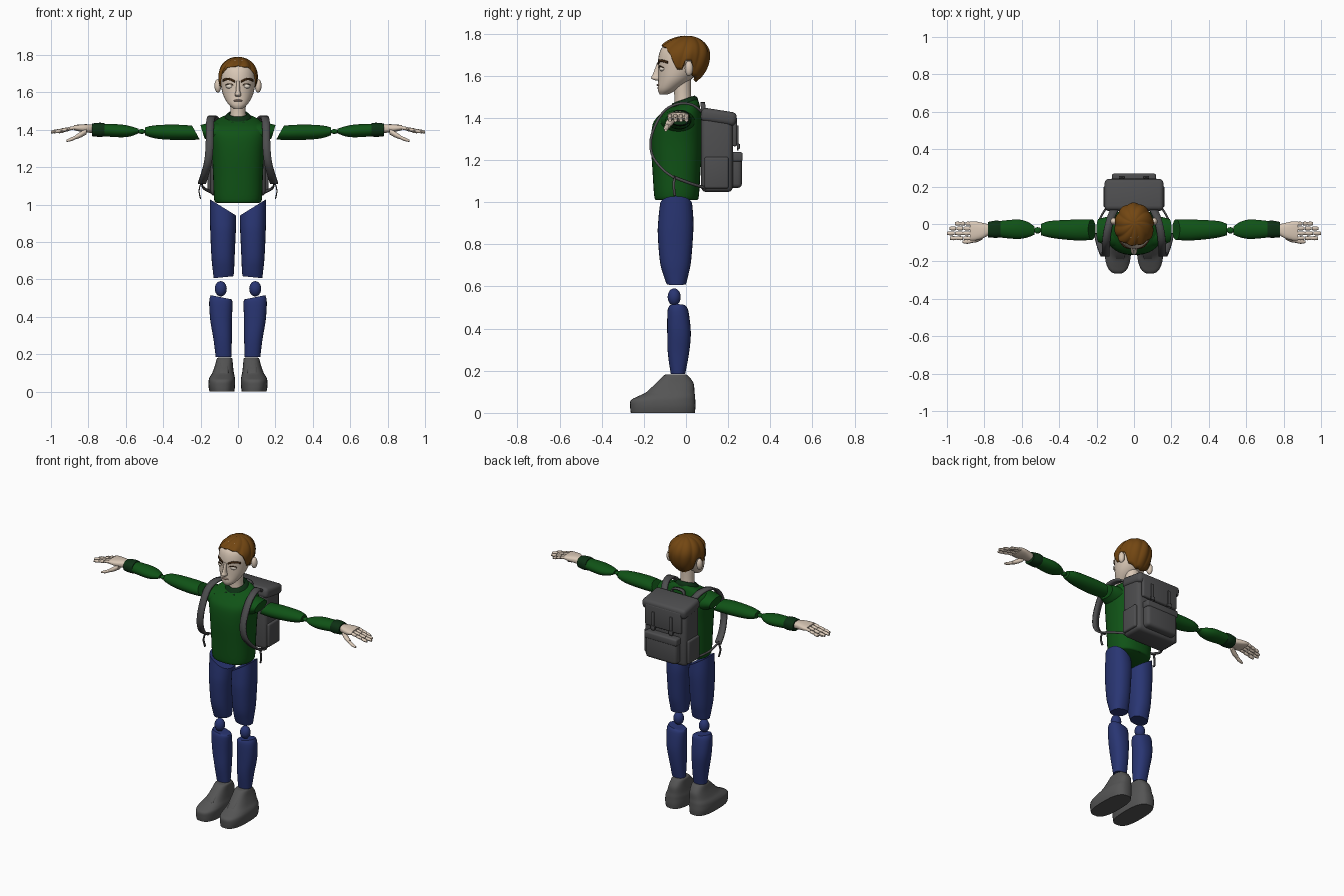
import bpy, bmesh
from math import sin, cos, pi, radians, sqrt, copysign
from mathutils import Vector, Matrix

cube = bpy.data.objects.get("Cube")
if cube:
    bpy.data.objects.remove(cube)


def material(name, *rgb):
    m = bpy.data.materials.new(name)
    m.use_nodes = True
    m.diffuse_color = (*rgb, 1)
    m.node_tree.nodes["Principled BSDF"].inputs["Base Color"].default_value = (*rgb, 1)
    return m


SKIN = material("skin", .70, .58, .47)
EYE = material("eye_pale", .78, .70, .60)
LIP = material("lip", .42, .29, .23)
HAIR = material("hair_brown", .17, .062, .006)
BROW = material("brow_brown", .05, .02, .005)
GREEN = material("sweater_green", .005, .085, .008)
DARK = material("trim_green", .004, .03, .007)
BLUE = material("trouser_blue", .022, .036, .17)
GREY = material("canvas_grey", .075, .075, .078)
SHOE = material("shoe_grey", .09, .09, .09)


def finish(name, bm, mat, mirror=False, angle=40):
    """Turn a bmesh into a shaded object, with a mirrored twin if asked."""
    bmesh.ops.recalc_face_normals(bm, faces=bm.faces)
    made = []
    for side in (("left_", "right_") if mirror else ("",)):
        if side == "right_":
            bm.transform(Matrix.Scale(-1, 4, (1, 0, 0)))
            bmesh.ops.reverse_faces(bm, faces=bm.faces)
        me = bpy.data.meshes.new(side + name)
        bm.to_mesh(me)
        me.materials.append(mat)
        me.shade_smooth()
        me.set_sharp_from_angle(angle=radians(angle))
        ob = bpy.data.objects.new(side + name, me)
        bpy.context.collection.objects.link(ob)
        made.append(ob)
    bm.free()
    return made


def smooth_path(rows, steps):
    """Catmull-Rom resampling of rows of numbers."""
    vs = [Vector(r) for r in rows]
    vs = [vs[0]] + vs + [vs[-1]]
    out = []
    for a, b, c, d in zip(vs, vs[1:], vs[2:], vs[3:]):
        for k in range(steps):
            t = k / steps
            out.append(b + (c - a) * t / 2 + (a * 2 - b * 5 + c * 4 - d) * t * t / 2
                       + (b * 3 - a - c * 3 + d) * t ** 3 / 2)
    return out + [vs[-1]]


def loft(name, axis, rows, mat, mirror=False, n=28, power=2.0, caps=True, steps=4):
    """Rows: position, centre u, centre v, radius u, radius v, tilt along u, tilt along v."""
    rows = [tuple(r) + (0,) * (7 - len(r)) for r in rows]
    bm, rings = bmesh.new(), []
    for t, cu, cv, ru, rv, tu, tv in smooth_path(rows, steps):
        ring = []
        for i in range(n):
            c, s = cos(2 * pi * i / n), sin(2 * pi * i / n)
            u = ru * copysign(abs(c) ** (2 / power), c)
            v = rv * copysign(abs(s) ** (2 / power), s)
            w = t + tu * u + tv * v
            co = {"x": (w, cu + u, cv + v), "y": (cu + u, w, cv + v), "z": (cu + u, cv + v, w)}
            ring.append(bm.verts.new(co[axis]))
        rings.append(ring)
    for a, b in zip(rings, rings[1:]):
        for i in range(n):
            bm.faces.new((a[i], a[i - 1], b[i - 1], b[i]))
    if caps:
        bm.faces.new(rings[0])
        bm.faces.new(rings[-1])
    return finish(name, bm, mat, mirror)


def block(name, centre, size, mat, bevel=.01, mirror=False, rot=None):
    bm = bmesh.new()
    bmesh.ops.create_cube(bm, size=1)
    m = Matrix.Translation(centre) @ (rot or Matrix()) @ Matrix.Diagonal((*size, 1))
    bm.transform(m)
    bmesh.ops.bevel(bm, geom=bm.edges[:], offset=bevel, segments=3, profile=.5, affect="EDGES")
    return finish(name, bm, mat, mirror)


def ball(name, centre, size, mat, mirror=False):
    bm = bmesh.new()
    bmesh.ops.create_uvsphere(bm, u_segments=20, v_segments=12, radius=1)
    bm.transform(Matrix.Translation(centre) @ Matrix.Diagonal((*size, 1)))
    return finish(name, bm, mat, mirror)


def ribbon(name, points, across, thick, mat, mirror=False):
    bm, prev = bmesh.new(), None
    half = Vector(across) / 2
    for p in smooth_path(points, 5):
        pair = [bm.verts.new(p - half), bm.verts.new(p + half)]
        if prev:
            bm.faces.new((prev[0], prev[1], pair[1], pair[0]))
        prev = pair
    for ob in finish(name, bm, mat, mirror):
        mod = ob.modifiers.new("thickness", "SOLIDIFY")
        mod.thickness, mod.offset = thick, 0


# Head, face and neck
loft("head", "z", [(1.512, 0, -.105, .022, .02), (1.535, 0, -.087, .05, .047),
     (1.58, 0, -.055, .077, .077), (1.63, 0, -.035, .09, .097), (1.68, 0, -.03, .094, .102),
     (1.73, 0, -.025, .085, .092), (1.77, 0, -.02, .05, .055)], SKIN)
loft("neck", "z", [(1.42, 0, -.012, .046, .046), (1.5, 0, -.015, .041, .04),
                   (1.59, 0, -.02, .045, .045)], SKIN)
loft("nose", "z", [(1.578, 0, -.134, .012, .012), (1.588, 0, -.14, .017, .026),
                   (1.61, 0, -.136, .011, .021), (1.66, 0, -.128, .008, .01)], SKIN, n=14)
ball("ear", (.108, .014, 1.635), (.018, .02, .036), SKIN, True)
ball("eye", (.042, -.111, 1.633), (.024, .015, .013), EYE, True)
ribbon("eyelid_line", [(.02, -.126, 1.634), (.042, -.128, 1.647), (.068, -.107, 1.638)],
       (0, 0, .004), .004, BROW, True)
ribbon("eyebrow", [(.016, -.131, 1.658), (.05, -.12, 1.672), (.08, -.087, 1.664)],
       (0, 0, .011), .008, BROW, True)
ball("lips", (0, -.131, 1.556), (.024, .009, .006), LIP)

# Hair: swept locks running from the crown to an uneven hairline
HAIRLINE = [(0, 1.745), (40, 1.735), (60, 1.7), (74, 1.63), (87, 1.63), (94, 1.672),
            (112, 1.67), (120, 1.60), (150, 1.575), (181, 1.57)]


def hairline(az):
    a = abs((az + 180) % 360 - 180)
    for (a0, z0), (a1, z1) in zip(HAIRLINE, HAIRLINE[1:]):
        if a0 <= a < a1:
            return z0 + (z1 - z0) * (a - a0) / (a1 - a0)


bm, grid, ROWS, COLS = bmesh.new(), [], 18, 120
for j in range(1, ROWS + 1):
    row = []
    for i in range(COLS):
        az, s = 360 * i / COLS, j / ROWS
        z = 1.69 + .1 * cos(s * pi / 2)
        low = hairline(az)
        z = 1.79 - (1.79 - low) * s ** 1.7
        dz = (z - 1.69) / (.1 if z > 1.69 else .14)
        flat = sqrt(max(0, 1 - dz * dz))
        ridge = 1 + .075 * s ** .5 * (abs(sin(radians(az * 5 + 130 * s))) - .5)
        a = radians(az)
        row.append(bm.verts.new((.104 * flat * ridge * sin(a), -.014 - .118 * flat * ridge * cos(a)
                                 + .02 * (1 - s), z + .05 * (ridge - 1))))
    grid.append(row)
bm.faces.new(grid[0])
for a, b in zip(grid, grid[1:]):
    for i in range(COLS):
        bm.faces.new((a[i], a[i - 1], b[i - 1], b[i]))
hair = finish("hair", bm, HAIR, angle=35)[0]
mod = hair.modifiers.new("thickness", "SOLIDIFY")
mod.thickness, mod.offset = .012, -1

# Sweater
loft("sweater_body", "z", [(1.01, 0, -.045, .115, .098), (1.03, 0, -.045, .128, .106),
     (1.15, 0, -.045, .133, .114), (1.28, 0, -.045, .14, .121), (1.37, 0, -.04, .152, .118),
     (1.42, 0, -.03, .148, .1, 0, .1), (1.452, 0, -.02, .11, .082, 0, .25),
     (1.47, 0, -.012, .06, .06, 0, .35)], GREEN, n=36, power=2.4)
loft("shoulder", "x", [(.1, -.04, 1.38, .085, .06), (.15, -.038, 1.387, .075, .05),
                       (.19, -.035, 1.39, .062, .036, 0, .3)], GREEN, True)
loft("collar", "z", [(1.44, 0, -.018, .083, .078, 0, .4), (1.468, 0, -.014, .07, .068, 0, .4),
                     (1.488, 0, -.012, .05, .05, 0, .35), (1.47, 0, -.012, .044, .044, 0, .35)],
     DARK, caps=False)
block("collar_point", (.032, -.097, 1.42), (.045, .008, .045), DARK, .003, True,
      Matrix.Rotation(radians(-35), 4, "X") @ Matrix.Rotation(radians(35), 4, "Y"))

# Arms
loft("upper_arm", "x", [(.225, -.03, 1.385, .055, .037, 0, .55), (.3, -.032, 1.386, .056, .041, 0, .2),
     (.4, -.03, 1.388, .05, .039), (.46, -.028, 1.39, .042, .032), (.497, -.03, 1.392, .03, .021)],
     GREEN, True)
ball("elbow", (.515, -.034, 1.391), (.02, .017, .013), GREEN, True)
loft("forearm", "x", [(.532, -.035, 1.394, .022, .012), (.57, -.03, 1.392, .042, .026),
     (.62, -.028, 1.394, .052, .034), (.7, -.028, 1.398, .046, .034), (.75, -.028, 1.4, .038, .031)],
     GREEN, True)
loft("cuff", "x", [(.715, -.028, 1.4, .044, .036), (.74, -.028, 1.4, .046, .038),
                   (.78, -.03, 1.4, .041, .034)], DARK, True, power=2.4)

# Hands with jointed fingers
loft("palm", "x", [(.775, -.03, 1.405, .028, .022), (.81, -.036, 1.408, .042, .022),
     (.85, -.037, 1.41, .051, .018), (.878, -.037, 1.412, .05, .013)], SKIN, True, power=2.6)
for finger, y, tip in (("index", -.076, .985), ("middle", -.05, 1.0),
                       ("ring", -.024, .987), ("little", .002, .957)):
    step = (tip - .874) / 3
    for k in range(3):
        x0 = .874 + step * k
        z = 1.411 - .008 * k
        loft(f"{finger}_finger_{k + 1}", "x", [(x0 + .002, y, z, .009, .009), (x0 + step / 2, y,
             z - .003, .011, .010), (x0 + step, y, z - .007, .008, .007)], SKIN, True, 10, steps=2)
loft("thumb_base", "x", [(.81, -.065, 1.393, .018, .017), (.84, -.08, 1.375, .017, .016),
                         (.87, -.088, 1.36, .013, .011)], SKIN, True, 12)
loft("thumb_tip", "x", [(.868, -.09, 1.36, .011, .010), (.89, -.094, 1.35, .012, .010),
                        (.918, -.096, 1.341, .006, .006)], SKIN, True, 12)

# Legs
loft("thigh", "z", [(.985, .08, -.047, .07, .077, .62), (.92, .08, -.048, .07, .083, .25),
     (.85, .08, -.05, .068, .084), (.72, .08, -.05, .062, .074), (.65, .078, -.048, .057, .058),
     (.612, .077, -.046, .053, .046, -.1)], BLUE, True, power=2.3)
ball("knee", (.092, -.056, .55), (.032, .031, .041), BLUE, True)
loft("shin", "z", [(.505, .092, -.04, .054, .04, .2), (.48, .092, -.038, .062, .05),
     (.38, .09, -.033, .058, .056), (.28, .082, -.036, .049, .05), (.185, .077, -.038, .042, .034)],
     BLUE, True, power=2.3)

# Shoes
loft("shoe", "z", [(0, .086, -.11, .066, .152), (.03, .087, -.11, .071, .155),
     (.06, .086, -.109, .071, .153), (.078, .084, -.093, .067, .136), (.1, .08, -.073, .058, .113),
     (.14, .075, -.054, .048, .09), (.175, .072, -.048, .042, .06), (.182, .072, -.048, .034, .048)],
     SHOE, True, n=36, power=2.7)
block("shoe_tongue", (.076, -.146, .122), (.05, .105, .022), SHOE, .009, True,
      Matrix.Rotation(radians(42), 4, "X"))

# Backpack
block("pack_body", (0, .147, 1.235), (.30, .15, .375), GREY, .025)
block("pack_lid", (0, .155, 1.405), (.315, .17, .065), GREY, .022,
      rot=Matrix.Rotation(radians(-9), 4, "X"))
block("pack_flap", (0, .231, 1.335), (.26, .022, .14), GREY, .009)
block("pack_front_pocket", (0, .228, 1.15), (.225, .075, .165), GREY, .02)
block("pack_pocket_flap", (0, .239, 1.215), (.235, .06, .045), GREY, .01)
block("pack_side_pocket", (.148, .145, 1.14), (.03, .115, .15), GREY, .01, True)
block("flap_strap", (.065, .246, 1.305), (.02, .008, .12), GREY, .003, True)
block("flap_buckle", (.065, .25, 1.265), (.032, .012, .025), GREY, .004, True)
ribbon("carry_handle", [(-.045, .085, 1.42), (-.035, .08, 1.465), (.035, .08, 1.465),
                        (.045, .085, 1.42)], (0, .022, 0), .008, GREY)
ribbon("shoulder_strap", [(.1, .085, 1.42), (.125, .03, 1.462), (.142, -.04, 1.466),
       (.15, -.11, 1.425), (.152, -.162, 1.32), (.16, -.162, 1.23), (.178, -.115, 1.16),
       (.193, -.055, 1.115)], (.042, 0, 0), .012, GREY, True)
ribbon("lower_strap", [(.195, -.06, 1.12), (.185, .02, 1.09), (.14, .1, 1.065)],
       (.004, 0, .014), .008, GREY, True)
ribbon("strap_end", [(.197, -.055, 1.12), (.208, -.058, 1.075), (.2, -.053, 1.03)],
       (0, .012, 0), .006, GREY, True)
